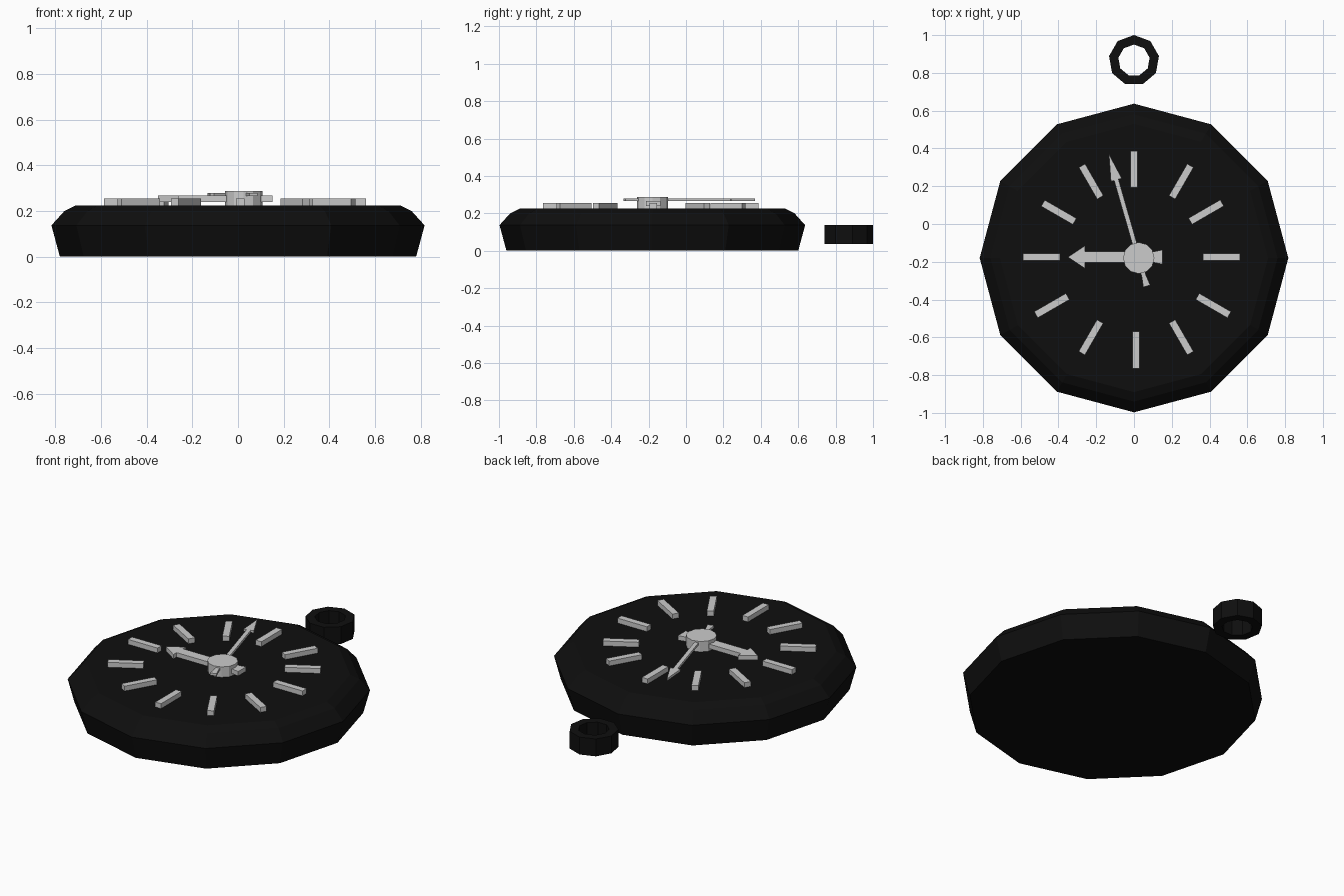
import bpy
import bmesh
from math import sin, cos, pi, radians
from mathutils import Matrix

if "Cube" in bpy.data.objects:
    bpy.data.objects.remove(bpy.data.objects["Cube"])


def material(name, value):
    mat = bpy.data.materials.new(name)
    mat.use_nodes = True
    color = (value, value, value, 1)
    mat.diffuse_color = color
    mat.node_tree.nodes["Principled BSDF"].inputs["Base Color"].default_value = color
    return mat


BLACK = material("black", 0.0045)
SILVER = material("light grey", 0.6)


def finish(name, bm, mat, x, y, angle=0):
    bmesh.ops.recalc_face_normals(bm, faces=bm.faces)
    mesh = bpy.data.meshes.new(name)
    bm.to_mesh(mesh)
    bm.free()
    mesh.materials.append(mat)
    obj = bpy.data.objects.new(name, mesh)
    obj.matrix_world = Matrix.Translation((x, y, 0)) @ Matrix.Rotation(angle, 4, "Z")
    bpy.context.collection.objects.link(obj)
    return obj


def lathe(name, profile, sides, mat, x, y, closed=False):
    """Spin (radius, height) pairs, capped at both ends or closed into a ring."""
    bm = bmesh.new()
    rings = [[bm.verts.new((r * sin(2 * pi * i / sides), r * cos(2 * pi * i / sides), z))
              for i in range(sides)] for r, z in profile]
    pairs = list(zip(rings, rings[1:]))
    if closed:
        pairs.append((rings[-1], rings[0]))
    else:
        bm.faces.new(rings[0])
        bm.faces.new(rings[-1])
    for a, b in pairs:
        for i in range(sides):
            j = (i + 1) % sides
            bm.faces.new((a[i], a[j], b[j], b[i]))
    return finish(name, bm, mat, x, y)


def plate(name, half, low, high, mat, x, y, angle):
    """Extrude an outline mirrored about +y, given as (half width, length) pairs."""
    bm = bmesh.new()
    outline = half + [(-w, l) for w, l in reversed(half) if w > 0]
    face = bm.faces.new([bm.verts.new((w, l, low)) for w, l in outline])
    top = bmesh.ops.extrude_face_region(bm, geom=[face])["geom"]
    bmesh.ops.translate(bm, vec=(0, 0, high - low),
                        verts=[v for v in top if isinstance(v, bmesh.types.BMVert)])
    return finish(name, bm, mat, x, y, angle)


# Case and separate hanging loop
lathe("case", [(0.78, 0), (0.817, 0.137), (0.76, 0.2), (0.71, 0.225)], 12, BLACK, 0, -0.18)
lathe("hanging_loop", [(0.134, 0.035), (0.134, 0.138), (0.084, 0.138), (0.084, 0.035)],
      9, BLACK, 0, 0.866, closed=True)

# Hour marks, clockwise from the top
centres = [(0, 0.29), (0.25, 0.225), (0.382, 0.063), (0.463, -0.175),
           (0.42, -0.432), (0.25, -0.6), (0.01, -0.667), (-0.228, -0.6),
           (-0.435, -0.432), (-0.49, -0.175), (-0.398, 0.062), (-0.227, 0.225)]
for i, (x, y) in enumerate(centres):
    plate(f"hour_mark_{i + 1}", [(0.019, -0.097), (0.019, 0.097)],
          0.22, 0.254, SILVER, x, y, -i * pi / 6)

# Hub and hands
lathe("hub", [(0.083, 0.22), (0.083, 0.287)], 12, SILVER, 0.025, -0.18)
plate("hour_hand", [(0.038, -0.125), (0.03, -0.085), (0.03, 0.285), (0.06, 0.285), (0, 0.375)],
      0.24, 0.267, SILVER, 0.025, -0.175, pi / 2)
plate("minute_hand", [(0.019, -0.155), (0.012, -0.1), (0.012, 0.43), (0.03, 0.43), (0, 0.572)],
      0.265, 0.279, SILVER, 0.025, -0.18, radians(16))
